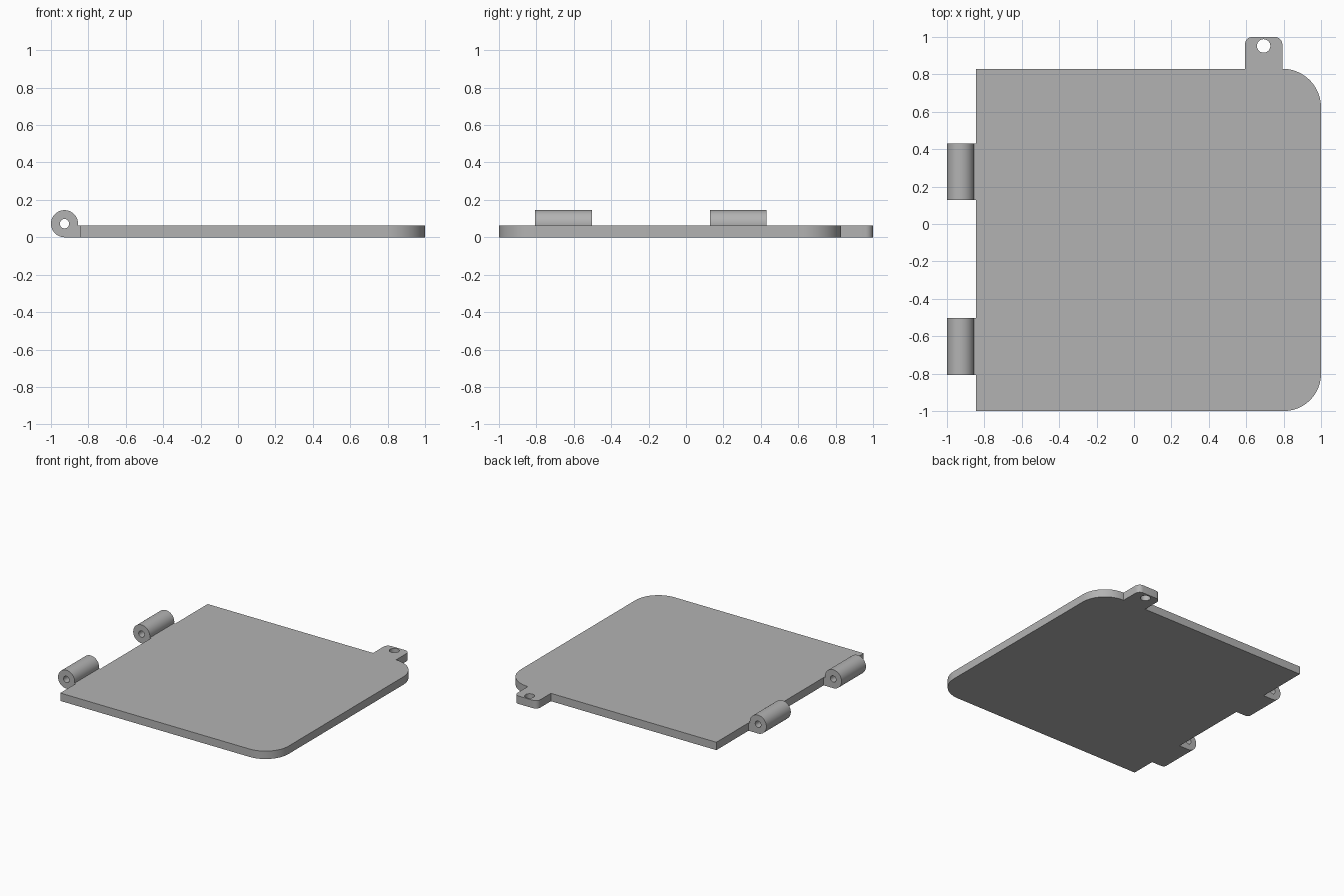
import bpy, bmesh, math
from mathutils import Matrix, Vector

cube = bpy.data.objects.get("Cube")
if cube:
    bpy.data.objects.remove(cube, do_unlink=True)

GREY = (0.45, 0.45, 0.45, 1)
mat = bpy.data.materials.new("plain grey")
mat.use_nodes = True
mat.diffuse_color = GREY
mat.node_tree.nodes["Principled BSDF"].inputs["Base Color"].default_value = GREY

THICK = 0.062          # plate thickness
BARREL = 0.0725        # hinge barrel radius
PIN_X = -1 + BARREL    # hinge axis
PLATE_LEFT = -0.845


def arc(cx, cy, r, start, end, steps):
    """Points along an arc, angles in degrees."""
    angles = [math.radians(start + (end - start) * i / steps) for i in range(steps + 1)]
    return [(cx + r * math.cos(a), cy + r * math.sin(a)) for a in angles]


def prism(name, outline, height, matrix=Matrix()):
    """Extrude a closed flat outline upward, then place it."""
    bm = bmesh.new()
    face = bm.faces.new([bm.verts.new((x, y, 0)) for x, y in outline])
    top = bmesh.ops.extrude_face_region(bm, geom=[face])["geom"]
    bmesh.ops.translate(bm, vec=Vector((0, 0, height)),
                        verts=[v for v in top if isinstance(v, bmesh.types.BMVert)])
    bmesh.ops.transform(bm, matrix=matrix, verts=bm.verts)
    bmesh.ops.recalc_face_normals(bm, faces=bm.faces)
    mesh = bpy.data.meshes.new(name)
    bm.to_mesh(mesh)
    bm.free()
    mesh.materials.append(mat)
    obj = bpy.data.objects.new(name, mesh)
    bpy.context.collection.objects.link(obj)
    return obj


def drill(obj, cutter):
    """Cut a hole and discard the cutter."""
    mod = obj.modifiers.new("hole", "BOOLEAN")
    mod.operation = "DIFFERENCE"
    mod.solver = "EXACT"
    mod.object = cutter
    select(obj)
    bpy.ops.object.modifier_apply(modifier=mod.name)
    bpy.data.objects.remove(cutter, do_unlink=True)


def select(obj):
    bpy.ops.object.select_all(action="DESELECT")
    obj.select_set(True)
    bpy.context.view_layer.objects.active = obj


def smooth(obj):
    select(obj)
    bpy.ops.object.shade_smooth_by_angle(angle=math.radians(30))


# Lid plate with two rounded corners and a latch tab on the back edge
back, tab_l, tab_r, tab_round = 0.83, 0.593, 0.793, 0.04
outline = [(PLATE_LEFT, back), (PLATE_LEFT, -1)]
outline += arc(0.8, -0.8, 0.2, -90, 0, 20)
outline += arc(0.793, back - 0.207, 0.207, 0, 90, 20)
outline += arc(tab_r - tab_round, 1 - tab_round, tab_round, 0, 90, 8)
outline += arc(tab_l + tab_round, 1 - tab_round, tab_round, 90, 180, 8)
outline += [(tab_l, back)]
plate = prism("lid_plate", outline, THICK)
drill(plate, prism("tab_hole_cutter", arc(0.693, 0.952, 0.036, 0, 350, 35), 1,
                   Matrix.Translation((0, 0, -0.5))))
smooth(plate)

# Hinge knuckles: round barrel running into a flat foot that meets the plate
meet = math.degrees(math.asin((THICK - BARREL) / BARREL))
section = arc(PIN_X, BARREL, BARREL, meet, 270, 48)
section += [(PLATE_LEFT, 0), (PLATE_LEFT, THICK)]
for name, y_back in (("back_hinge_knuckle", 0.43), ("front_hinge_knuckle", -0.503)):
    stand = Matrix.Translation((0, y_back, 0)) @ Matrix.Rotation(math.pi / 2, 4, "X")
    knuckle = prism(name, section, 0.303, stand)
    drill(knuckle, prism("pin_hole_cutter", arc(PIN_X, BARREL, 0.025, 0, 345, 23), 1,
                         Matrix.Translation((0, 0.3, 0)) @ stand))
    smooth(knuckle)
